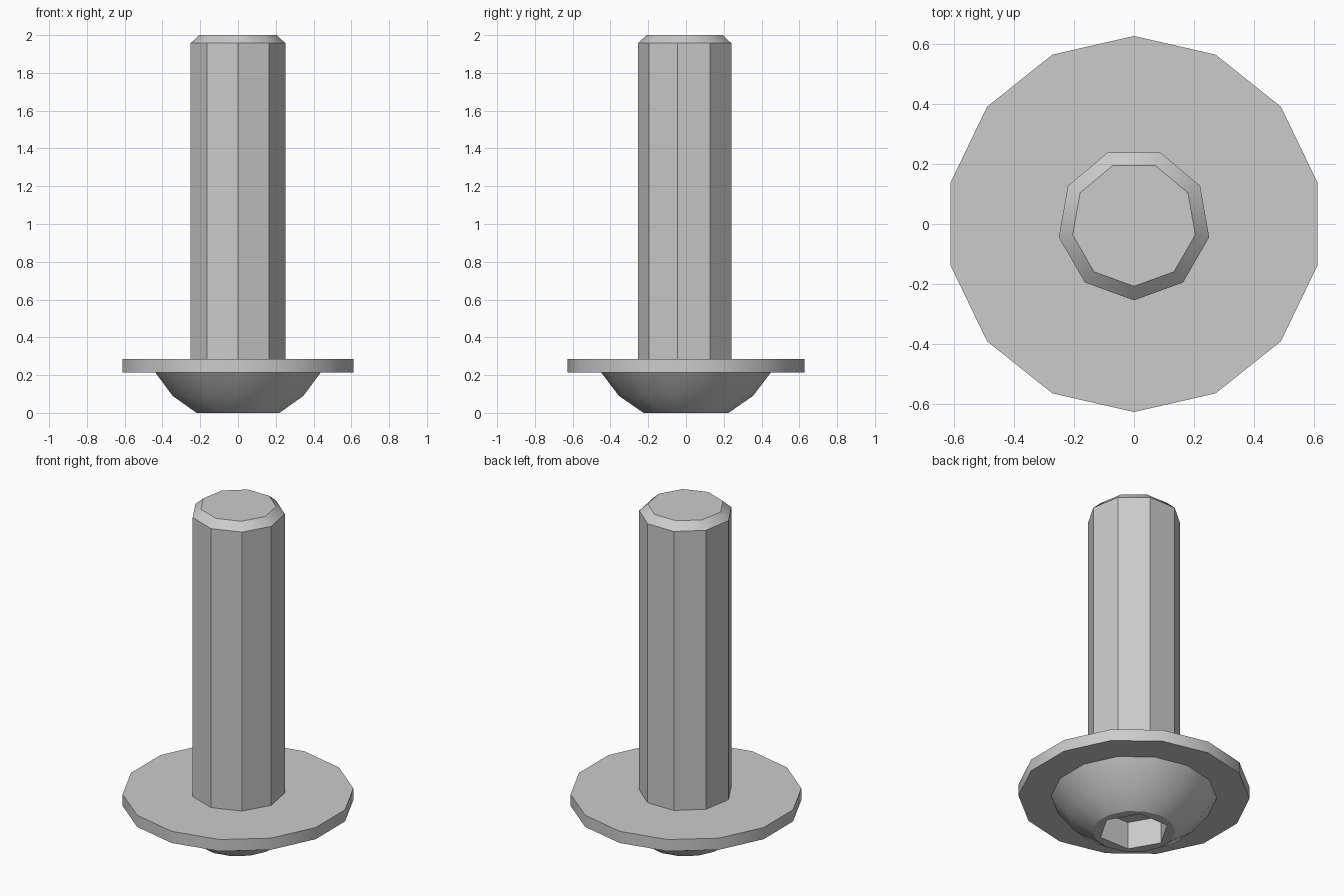
import bpy, bmesh, math

cube = bpy.data.objects.get("Cube")
if cube:
    bpy.data.objects.remove(cube, do_unlink=True)

steel = bpy.data.materials.new("grey_steel")
steel.use_nodes = True
GREY = (0.6, 0.6, 0.6, 1)
steel.diffuse_color = GREY
steel.node_tree.nodes["Principled BSDF"].inputs["Base Color"].default_value = GREY


def ring(bm, sides, radius, z, start):
    """Regular polygon of vertices, first corner at the start angle."""
    angles = [math.radians(start) + math.tau * i / sides for i in range(sides)]
    return [bm.verts.new((radius * math.cos(a), radius * math.sin(a), z)) for a in angles]


def stack(bm, sides, profile, start=-90):
    """Rings of (radius, z) joined by side walls."""
    rings = [ring(bm, sides, r, z, start) for r, z in profile]
    for low, high in zip(rings, rings[1:]):
        for i in range(sides):
            j = (i + 1) % sides
            bm.faces.new((low[i], low[j], high[j], high[i]))
    return rings


def finish(bm, name):
    bmesh.ops.recalc_face_normals(bm, faces=bm.faces)
    mesh = bpy.data.meshes.new(name)
    bm.to_mesh(mesh)
    bm.free()
    mesh.materials.append(steel)
    obj = bpy.data.objects.new(name, mesh)
    bpy.context.collection.objects.link(obj)
    bpy.ops.object.select_all(action="DESELECT")
    obj.select_set(True)
    bpy.context.view_layer.objects.active = obj
    bpy.ops.object.shade_smooth_by_angle(angle=math.radians(30))


def solid(name, sides, profile):
    bm = bmesh.new()
    rings = stack(bm, sides, profile)
    bm.faces.new(rings[0])
    bm.faces.new(rings[-1])
    finish(bm, name)


# Shaft with chamfered tip, and the wide washer-like flange
solid("shaft", 9, [(0.255, 0.285), (0.255, 1.957), (0.208, 2.0)])
solid("flange", 14, [(0.628, 0.215), (0.628, 0.285)])

# Domed head with a hexagonal socket sunk into its underside
bm = bmesh.new()
dome = stack(bm, 14, [(0.225, 0), (0.355, 0.09), (0.45, 0.215)])
socket = stack(bm, 6, [(0.192, 0), (0.192, 0.165)], start=0)
bm.faces.new(dome[-1])
bm.faces.new(socket[-1])
rim = [e for e in bm.edges if all(v.co.z == 0 for v in e.verts)]
bmesh.ops.triangle_fill(bm, edges=rim, use_beauty=True, normal=(0, 0, -1))
finish(bm, "socket_head")
